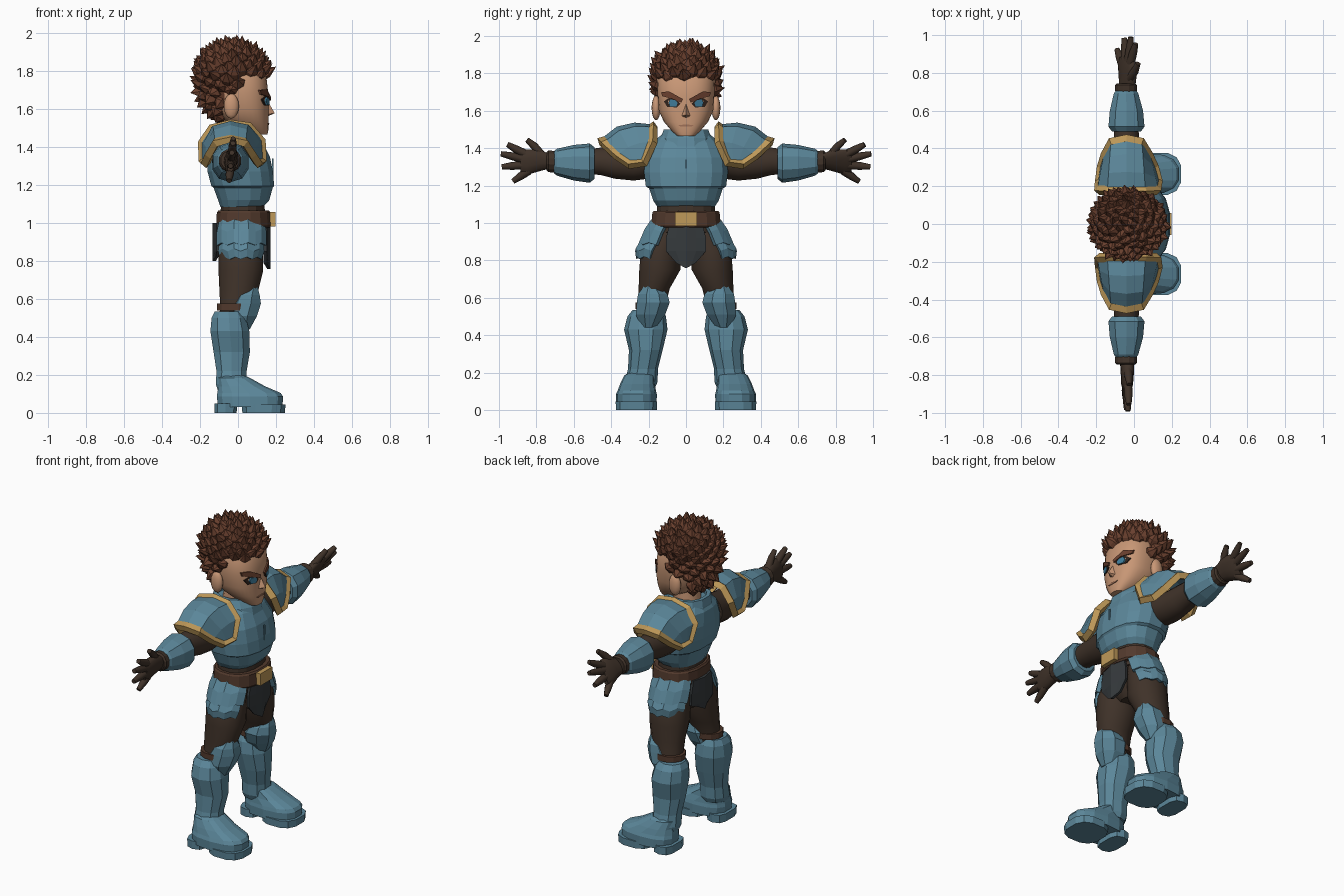
import bpy, bmesh, math, random
from mathutils import Vector

if "Cube" in bpy.data.objects:
    bpy.data.objects.remove(bpy.data.objects["Cube"])
random.seed(4)

def mat(name, r, g, b):
    m = bpy.data.materials.new(name)
    m.diffuse_color = (r, g, b, 1)
    m.use_nodes = True
    m.node_tree.nodes["Principled BSDF"].inputs["Base Color"].default_value = m.diffuse_color
    return m

BLUE = mat("steel_blue", .105, .24, .32)
CLOTH = mat("dark_brown_cloth", .05, .032, .022)
SKIN = mat("skin", .58, .31, .18)
HAIR = mat("brown_hair", .14, .05, .027)
GOLD = mat("gold_trim", .52, .32, .10)
BELT = mat("belt_leather", .085, .042, .026)
GREY = mat("grey_cloth", .036, .042, .046)
IRIS = mat("eye_blue", .05, .20, .32)
DARK = mat("eye_outline", .03, .017, .012)
LIP = mat("lip", .36, .17, .10)

def mesh(name, verts, faces, m, smooth=False, thick=0):
    me = bpy.data.meshes.new(name)
    me.from_pydata([tuple(v) for v in verts], [], faces)
    bm = bmesh.new(); bm.from_mesh(me)
    bmesh.ops.recalc_face_normals(bm, faces=bm.faces)
    bm.to_mesh(me); bm.free()
    me.materials.append(m)
    for p in me.polygons:
        p.use_smooth = smooth and len(p.vertices) < 5
    ob = bpy.data.objects.new(name, me)
    bpy.context.collection.objects.link(ob)
    if thick:
        mod = ob.modifiers.new("thickness", 'SOLIDIFY')
        mod.thickness, mod.offset = thick, 0
    return ob

def tube(name, rings, m, n=12, p=2.0, along='z', smooth=False):
    """Loft of superellipse rings (position, centre a, centre b, radius a, radius b)."""
    vs, fs = [], []
    for t, ca, cb, ra, rb in rings:
        for i in range(n):
            a = 2 * math.pi * (i + .5) / n
            c, s = math.cos(a), math.sin(a)
            u = ca + ra * math.copysign(abs(c) ** (2 / p), c)
            v = cb + rb * math.copysign(abs(s) ** (2 / p), s)
            vs.append((u, v, t) if along == 'z' else (u, t, v))
    for k in range(len(rings) - 1):
        for i in range(n):
            j = (i + 1) % n
            fs.append((k*n + i, k*n + j, k*n + n + j, k*n + n + i))
    fs += [tuple(range(n)), tuple(range(len(vs) - n, len(vs)))]
    return mesh(name, vs, fs, m, smooth)

def sheet(name, rows, m, thick):
    w = len(rows[0])
    fs = [(r*w + c, r*w + c + 1, r*w + w + c + 1, r*w + w + c)
          for r in range(len(rows) - 1) for c in range(w - 1)]
    return mesh(name, [v for row in rows for v in row], fs, m, False, thick)

def rod(name, pts, radii, m, closed=False, res=0):
    cu = bpy.data.curves.new(name, 'CURVE')
    cu.dimensions, cu.bevel_depth, cu.bevel_resolution, cu.use_fill_caps = '3D', 1, res, True
    sp = cu.splines.new('POLY'); sp.points.add(len(pts) - 1)
    for q, p, r in zip(sp.points, pts, radii):
        q.co, q.radius = (*p, 1), r
    sp.use_cyclic_u, sp.use_smooth = closed, res > 0
    cu.materials.append(m)
    ob = bpy.data.objects.new(name, cu)
    bpy.context.collection.objects.link(ob)

def ball(name, loc, r, m, n=12):
    bm = bmesh.new()
    bmesh.ops.create_uvsphere(bm, u_segments=n, v_segments=n // 2 + 2, radius=1)
    vs = [Vector(loc) + Vector((v.co.x*r[0], v.co.y*r[1], v.co.z*r[2])) for v in bm.verts]
    fs = [[v.index for v in f.verts] for f in bm.faces]
    bm.free()
    return mesh(name, vs, fs, m, True)

def box(name, c, s, m):
    return tube(name, [(c[2] - s[2]/2, c[0], c[1], s[0]*.707, s[1]*.707),
                       (c[2] + s[2]/2, c[0], c[1], s[0]*.707, s[1]*.707)], m, 4)

# head and neck
HEAD = [(1.465, .115, 0, .04, .045), (1.49, .085, 0, .075, .075), (1.54, .045, 0, .115, .118),
        (1.60, .02, 0, .14, .146), (1.68, .01, 0, .15, .152), (1.77, 0, 0, .15, .155), (1.86, -.02, 0, .11, .11)]
tube("head", HEAD, SKIN, 32, 2.5, smooth=True)
tube("neck", [(1.38, -.02, 0, .08, .085), (1.56, 0, 0, .075, .08)], SKIN, 16, smooth=True)

def face_x(y, z):
    for a, b in zip(HEAD, HEAD[1:]):
        if a[0] <= z <= b[0]:
            t = (z - a[0]) / (b[0] - a[0])
            c, rx, ry = (a[i] + t * (b[i] - a[i]) for i in (1, 3, 4))
            return c + rx * max(0, 1 - (abs(y) / ry) ** 2.5) ** .4

def decal(name, pts, m, off):
    n = len(pts)
    vs = [(face_x(y, z) + d, y, z) for d in (off, off - .009) for y, z in pts]
    fs = [tuple(range(n)), tuple(range(n, 2*n))]
    fs += [(i, (i + 1) % n, n + (i + 1) % n, n + i) for i in range(n)]
    mesh(name, vs, fs, m)

# face details
mesh("nose", [(.155, 0, 1.645), (.193, 0, 1.578), (.145, .032, 1.57), (.145, -.032, 1.57), (.15, 0, 1.558)],
     [(0, 1, 2), (0, 3, 1), (1, 4, 2), (1, 3, 4), (0, 2, 4, 3)], SKIN)
decal("mouth", [(-.042, 1.523), (0, 1.527), (.042, 1.523), (.03, 1.516), (-.03, 1.516)], LIP, .005)
for s in (1, -1):
    f = lambda pts: [(s*y, z) for y, z in pts]
    decal("eye", f([(.03, 1.637), (.05, 1.618), (.10, 1.62), (.118, 1.65), (.09, 1.67), (.05, 1.66)]), DARK, .006)
    decal("iris", f([(.045, 1.642), (.052, 1.622), (.085, 1.622), (.094, 1.642), (.085, 1.662), (.055, 1.655)]), IRIS, .009)
    decal("eyebrow", f([(.016, 1.662), (.025, 1.644), (.075, 1.664), (.128, 1.678), (.132, 1.70), (.09, 1.703)]), HAIR, .014)
    ball("ear", (-.035, s*.16, 1.615), (.04, .024, .066), SKIN)

# hair: cap plus scale-like tufts
def hairy(d):
    return d.z > -.02 or d.x < (.22 if d.z > -.38 else -.3)

def hair_point(d):
    return Vector((-.03 + .178*d.x, .162*d.y, 1.78 + d.z * (.155 if d.z > 0 else .25)))

bm = bmesh.new()
bmesh.ops.create_uvsphere(bm, u_segments=24, v_segments=16, radius=1)
cap_v = [hair_point(v.co) for v in bm.verts]
cap_f = [[v.index for v in f.verts] for f in bm.faces if hairy(f.calc_center_median().normalized())]
bm.free()
mesh("hair_cap", cap_v, cap_f, HAIR)
tv, tf = [], []
N = 190
for i in range(N):
    z = 1 - 2 * (i + .5) / N
    a = i * 2.39996
    d = Vector((math.sqrt(1 - z*z) * math.cos(a), math.sqrt(1 - z*z) * math.sin(a), z))
    if not hairy(d) or z < -.93:
        continue
    low = max(0, -z)
    way = (d * .75 + Vector((-.1, 0, .5 - 1.0*low)) + Vector([random.uniform(-.2, .2) for _ in range(3)])).normalized()
    side = way.cross(d + Vector((.01, .02, .03))).normalized()
    up = side.cross(way)
    base = hair_point(d)
    length = random.uniform(.045, .065) * (1 - .35*low)
    k = len(tv)
    for dist, r in ((-.035, .034), (.008, .038)):
        for j in range(6):
            b = j * math.pi / 3
            tv.append(base + way*dist + side*r*math.cos(b) + up*r*.7*math.sin(b))
    tv.append(base + way*length)
    for j in range(6):
        n = (j + 1) % 6
        tf += [(k + j, k + n, k + 6 + n, k + 6 + j), (k + 6 + j, k + 6 + n, k + 12)]
    tf.append(tuple(range(k, k + 6)))
mesh("hair_tufts", tv, tf, HAIR)

# torso armour, collar, waist, belt
tube("breastplate", [(1.085, .02, 0, .115, .155), (1.12, .03, 0, .137, .178), (1.185, .027, 0, .158, .2),
     (1.195, .025, 0, .168, .218), (1.27, .012, 0, .175, .228), (1.35, .002, 0, .168, .222),
     (1.43, -.015, 0, .145, .18), (1.475, -.02, 0, .115, .13)], BLUE, 16, 2.4)
tube("collar", [(1.40, -.005, 0, .15, .15), (1.455, -.01, 0, .142, .14), (1.50, -.02, 0, .122, .122),
     (1.50, -.02, 0, .1, .1), (1.46, -.02, 0, .1, .1)], BLUE, 12, 2.3)
tube("waist", [(.95, .025, 0, .125, .165), (1.12, .025, 0, .115, .155)], CLOTH, 16, 2.3)
tube("pelvis", [(.79, .01, 0, .07, .07), (.85, .015, 0, .115, .15), (.99, .02, 0, .125, .17)], CLOTH, 16, smooth=True)
tube("belt", [(.975, .03, 0, .14, .182), (.985, .03, 0, .147, .189), (1.055, .03, 0, .144, .183),
     (1.065, .03, 0, .136, .176)], BELT, 16, 2.3)
box("buckle", (.18, 0, 1.02), (.036, .118, .075), GOLD)
box("breast_seam", (.184, 0, 1.28), (.008, .008, .12), BLUE)

# front and back loincloth
for name, x, bot in (("front_loincloth", .163, .758), ("back_loincloth", -.125, .80)):
    rows = [[(x - abs(t)*.02*(1 if x > 0 else -1), t*w, z + abs(t)*lift) for t in (-1, -.5, 0, .5, 1)]
            for z, w, lift in ((1.0, .085, 0), (.92, .105, 0), (.85, .105, 0), (bot, .05, .03))]
    sheet(name, rows, GREY, .018)

for s in (1, -1):
    # hip plates in two tiers
    def arc(z, rx, ry, a0, a1):
        return [(.022 + rx*math.cos(math.radians(a)), s*ry*math.sin(math.radians(a)), z + .012*(i % 2))
                for i, a in enumerate([a0 + (a1 - a0)*k/8 for k in range(9)])]
    sheet("upper_hip_plate", [arc(1.0, .13, .18, 34, 150), arc(.95, .145, .215, 36, 148), arc(.88, .15, .245, 39, 145)], BLUE, .025)
    sheet("lower_hip_plate", [arc(.91, .13, .225, 40, 145), arc(.85, .145, .26, 43, 143), arc(.81, .135, .255, 47, 138)], BLUE, .025)

    # legs
    tube("thigh", [(.95, .01, s*.10, .11, .085), (.86, .015, s*.135, .12, .108), (.75, .015, s*.14, .12, .112),
         (.65, .005, s*.17, .105, .085), (.55, -.01, s*.185, .085, .075), (.48, -.03, s*.2, .08, .07)], CLOTH, 16, smooth=True)
    tube("knee_guard", [(.665, .07, s*.185, .035, .04), (.62, .045, s*.178, .075, .085), (.575, .03, s*.175, .098, .095),
         (.51, .015, s*.19, .092, .085), (.44, .02, s*.2, .045, .04)], BLUE, 8)
    tube("knee_strap", [(.54, -.02, s*.187, .095, .085), (.575, -.02, s*.187, .095, .085)], BELT, 12)
    tube("greave", [(.535, -.05, s*.205, .075, .08), (.50, -.048, s*.21, .095, .103), (.43, -.043, s*.215, .107, .116),
         (.32, -.033, s*.215, .1, .09), (.22, -.034, s*.23, .083, .08), (.15, -.035, s*.24, .085, .088),
         (.12, -.035, s*.245, .075, .08)], BLUE, 10, 2.2)
    # boots
    tube("boot", [(.03, .065, s*.265, .172, .108), (.085, .063, s*.265, .178, .109), (.105, .058, s*.263, .17, .102),
         (.14, .02, s*.26, .125, .092), (.185, -.022, s*.25, .085, .08), (.2, -.03, s*.245, .06, .06)], BLUE, 14, 2.6)
    tube("front_sole", [(0, .135, s*.265, .115, .112), (.045, .135, s*.265, .118, .114)], BLUE, 12, 2.7)
    tube("heel", [(0, -.065, s*.265, .06, .098), (.05, -.065, s*.265, .062, .1)], BLUE, 10, 3)

    # arms
    tube("upper_arm", [(s*.16, -.04, 1.34, .1, .1), (s*.28, -.04, 1.315, .09, .09), (s*.38, -.04, 1.32, .08, .085),
         (s*.46, -.04, 1.33, .068, .074), (s*.55, -.04, 1.325, .062, .066)], CLOTH, 16, along='y', smooth=True)
    tube("bracer", [(s*.49, -.04, 1.32, .08, .085), (s*.515, -.04, 1.32, .1, .105), (s*.60, -.04, 1.322, .092, .095),
         (s*.69, -.042, 1.325, .068, .072), (s*.705, -.042, 1.325, .058, .06)], BLUE, 10, 2.2, 'y')
    tube("glove_cuff", [(s*.695, -.042, 1.327, .054, .054), (s*.705, -.042, 1.327, .06, .06),
         (s*.735, -.042, 1.33, .06, .06), (s*.745, -.042, 1.33, .05, .05)], CLOTH, 12, along='y')
    # gloves: the hand on +y is turned a little
    lean = .5 if s > 0 else .1
    turn = lambda y, z: (-.036 + lean*(z - 1.33), s*y, z)
    palm = tube("glove_palm", [(s*.73, -.036, 1.33, .038, .04), (s*.79, -.036, 1.335, .034, .062),
                (s*.85, -.036, 1.325, .03, .07), (s*.885, -.036, 1.325, .02, .058)], CLOTH, 12, 2.3, 'y', True)
    for v in palm.data.vertices:
        v.co.x += lean * (v.co.z - 1.33)
    fingers = {"thumb": [(.77, 1.36), (.81, 1.41), (.85, 1.445)],
               "index_finger": [(.85, 1.365), (.91, 1.395), (.955, 1.42)],
               "middle_finger": [(.86, 1.34), (.93, 1.357), (.99, 1.37)],
               "ring_finger": [(.86, 1.31), (.93, 1.305), (.985, 1.30)],
               "little_finger": [(.84, 1.28), (.885, 1.25), (.925, 1.222)]}
    for name, pts in fingers.items():
        rod(name, [turn(*p) for p in pts], (.023, .021, .014), CLOTH, res=2)

    # shoulder plates with gold rim
    inner = [(.125, .225, 1.325), (.12, .18, 1.43), (.055, .178, 1.505), (-.04, .178, 1.517),
             (-.135, .178, 1.495), (-.185, .18, 1.42), (-.18, .225, 1.325)]
    outer = [(.105, .30, 1.315), (.075, .365, 1.36), (.035, .435, 1.425), (-.04, .45, 1.44),
             (-.115, .435, 1.425), (-.15, .365, 1.36), (-.17, .30, 1.315)]
    inner, outer = ([(x, s*y, z) for x, y, z in q] for q in (inner, outer))
    def bulge(t, h):
        row = []
        for k, (a, b) in enumerate(zip(inner, outer)):
            w = math.sin(math.pi * k / 6)
            p = Vector(a).lerp(Vector(b), t)
            row.append(p + Vector((0, s*h*.2*w, h*w)))
        return row
    sheet("shoulder_plate", [inner, bulge(.33, .035), bulge(.66, .04), outer], BLUE, .02)
    rod("shoulder_rim", inner + outer[::-1], [.027] * 14, GOLD, closed=True)
